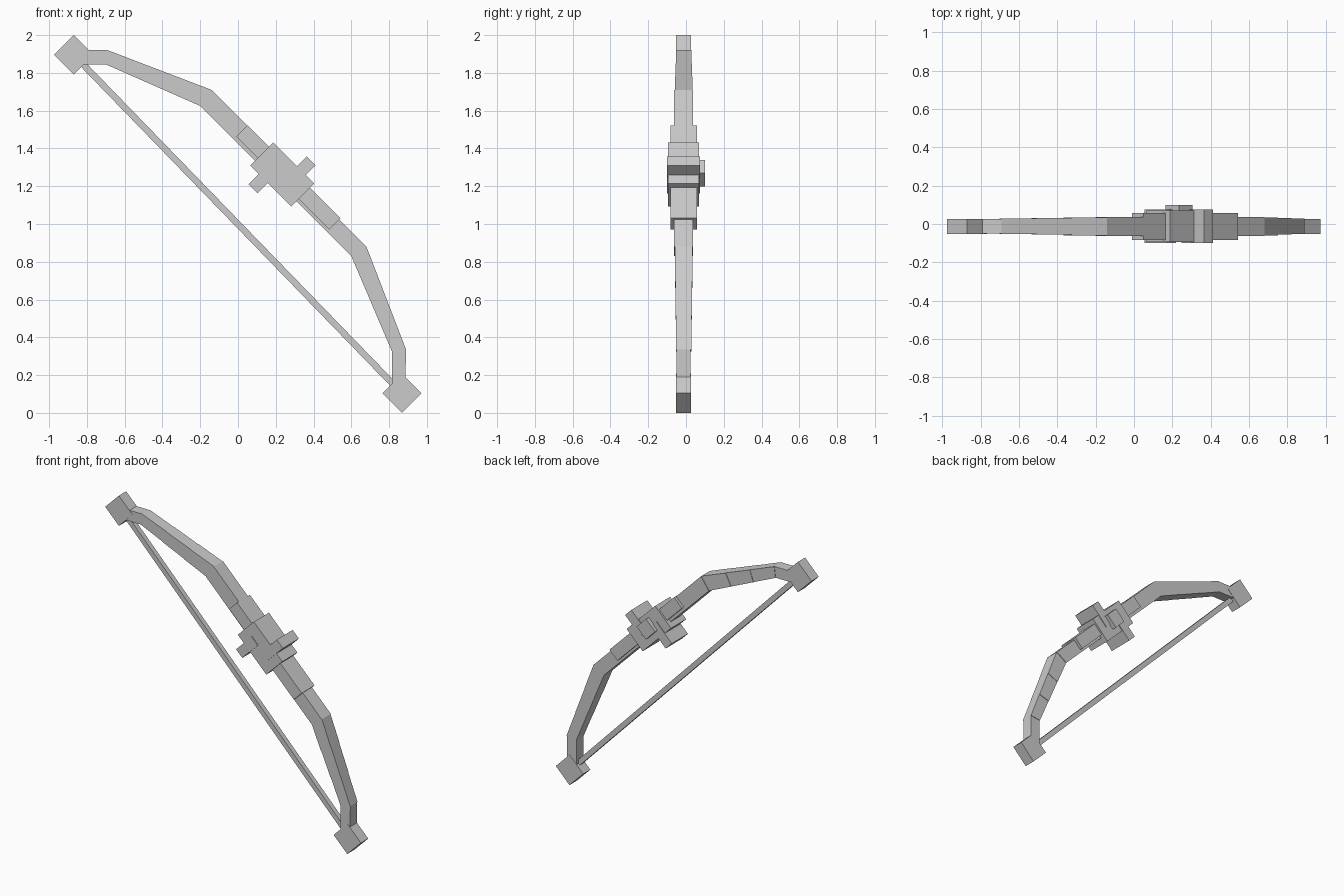
import bpy, bmesh

if "Cube" in bpy.data.objects:
    bpy.data.objects.remove(bpy.data.objects["Cube"])

YC = -0.0125  # centre plane of the bow

grey = bpy.data.materials.new("plain_grey")
grey.diffuse_color = (0.6, 0.6, 0.6, 1)
grey.use_nodes = True
grey.node_tree.nodes["Principled BSDF"].inputs["Base Color"].default_value = grey.diffuse_color


def prism(name, outline, half, yc=YC):
    """Extrude a front (x, z) outline to a slab from yc-half to yc+half."""
    bm = bmesh.new()
    face = bm.faces.new([bm.verts.new((x, yc - half, z)) for x, z in outline])
    ext = bmesh.ops.extrude_face_region(bm, geom=[face])
    verts = [g for g in ext["geom"] if isinstance(g, bmesh.types.BMVert)]
    bmesh.ops.translate(bm, verts=verts, vec=(0, 2 * half, 0))
    bmesh.ops.recalc_face_normals(bm, faces=bm.faces[:])
    mesh = bpy.data.meshes.new(name)
    bm.to_mesh(mesh)
    bm.free()
    mesh.materials.append(grey)
    obj = bpy.data.objects.new(name, mesh)
    bpy.context.collection.objects.link(obj)
    return obj


def diagonal_box(name, s0, s1, d0, d1, half, yc=YC):
    """Box turned 45 degrees: s = x + z (outward), d = x - z (along the bow)."""
    corners = [(s0, d0), (s1, d0), (s1, d1), (s0, d1)]
    return prism(name, [((s + d) / 2, (s - d) / 2) for s, d in corners], half, yc)


def lerp(a, b, t):
    return tuple(p + (q - p) * t for p, q in zip(a, b))


def limb(name, outer, inner):
    """Limb from grip to tip; the middle bend steps down in thickness."""
    prism(name + "_base", [outer[0], outer[1], inner[1], inner[0]], 0.05)
    for i, half in enumerate((0.0465, 0.0435, 0.0405)):
        a, b = i / 3, (i + 1) / 3
        prism(f"{name}_section_{i + 1}",
              [lerp(outer[1], outer[2], a), lerp(outer[1], outer[2], b),
               lerp(inner[1], inner[2], b), lerp(inner[1], inner[2], a)], half)
    prism(name + "_end", [outer[2], outer[3], inner[3], inner[2]], 0.0375)


# Limbs
limb("upper_limb",
     [(0.23, 1.34), (-0.14, 1.71), (-0.69, 1.92), (-0.84, 1.92)],
     [(0.18, 1.245), (-0.20, 1.625), (-0.70, 1.845), (-0.84, 1.845)])
limb("lower_limb",
     [(0.23, 1.33), (0.68, 0.88), (0.89, 0.335), (0.885, 0.14)],
     [(0.18, 1.25), (0.60, 0.83), (0.815, 0.325), (0.815, 0.14)])

# Square tip blocks
for name, x, z in (("upper_tip", -0.87, 1.896), ("lower_tip", 0.868, 0.104)):
    diagonal_box(name, x + z - 0.104, x + z + 0.104, x - z - 0.104, x - z + 0.104, 0.0395)

# String
prism("string", [(-0.882, 1.884), (-0.858, 1.908), (0.88, 0.116), (0.856, 0.092)], 0.017)

# Grip sleeve, centre block, offset side lugs and rear stud
diagonal_box("grip_sleeve", 1.453, 1.573, -1.472, -0.488, 0.07)
diagonal_box("grip_block", 1.375, 1.618, -1.245, -0.812, 0.082)
diagonal_box("outer_lug", 1.49, 1.722, -0.994, -0.90, 0.0875)
diagonal_box("inner_lug", 1.265, 1.50, -1.154, -1.06, 0.0875)
diagonal_box("rear_stud", 1.435, 1.575, -1.105, -0.963, 0.03, 0.07)
